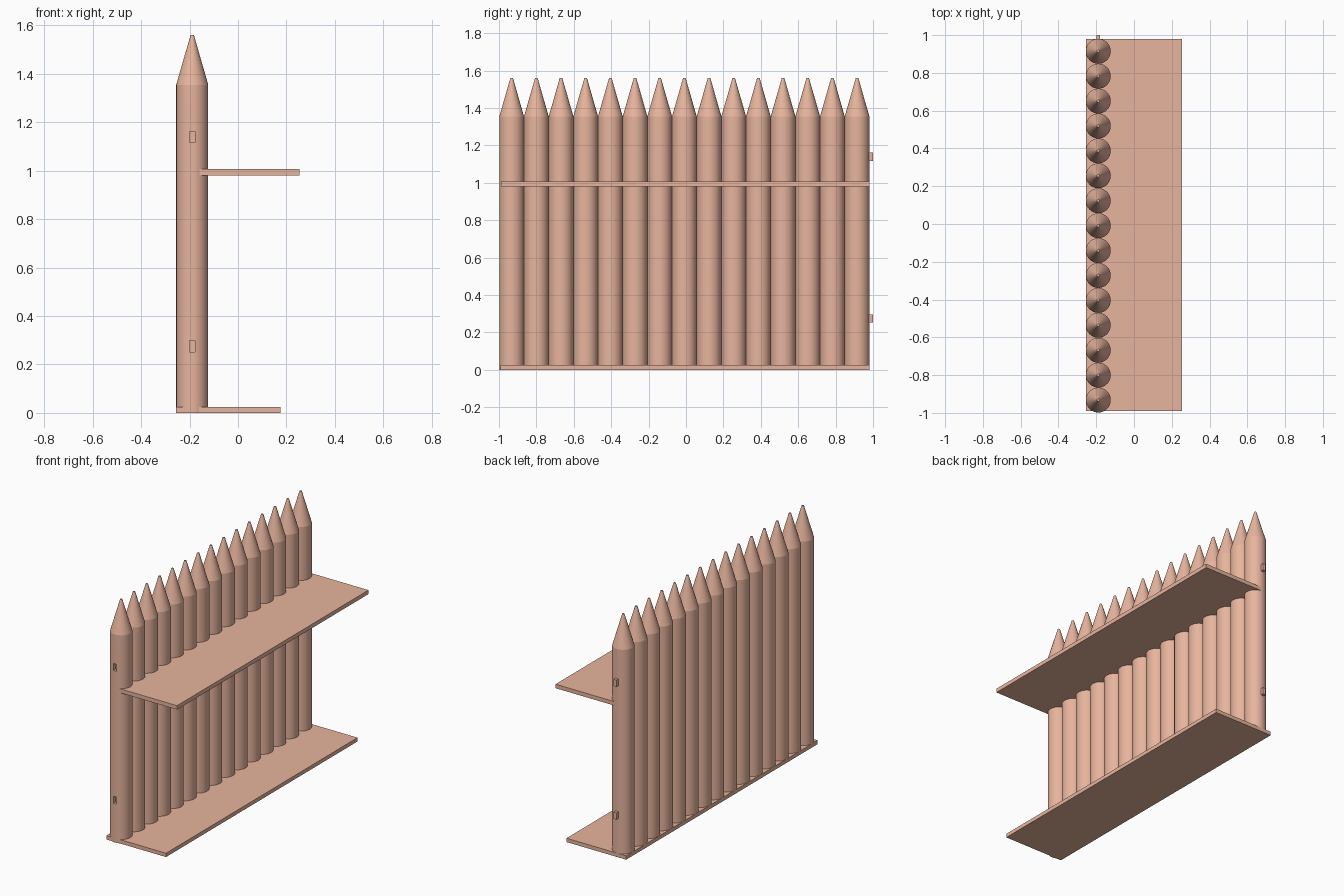
import bpy, bmesh, math
from mathutils import Vector

if "Cube" in bpy.data.objects:
    bpy.data.objects.remove(bpy.data.objects["Cube"])

COUNT, STEP, R = 15, 0.1319, 0.066
X, Y0 = -0.189, -0.932
SHOULDER, TIP = 1.355, 1.56

mat = bpy.data.materials.new("terracotta")
mat.diffuse_color = (0.80, 0.46, 0.34, 1)
mat.use_nodes = True
mat.node_tree.nodes["Principled BSDF"].inputs["Base Color"].default_value = mat.diffuse_color


def finish(name, bm):
    me = bpy.data.meshes.new(name)
    bm.normal_update()
    bm.to_mesh(me)
    bm.free()
    ob = bpy.data.objects.new(name, me)
    bpy.context.collection.objects.link(ob)
    me.materials.append(mat)
    return ob


def box(name, lo, hi):
    lo, hi = Vector(lo), Vector(hi)
    bm = bmesh.new()
    bmesh.ops.create_cube(bm, size=1)
    for v in bm.verts:
        v.co = (lo + hi) / 2 + v.co * (hi - lo)
    return finish(name, bm)


def select_only(ob):
    bpy.ops.object.select_all(action='DESELECT')
    ob.select_set(True)
    bpy.context.view_layer.objects.active = ob


def stake(name, y):
    # round shaft, then its top cap extruded and shrunk into a blunt point
    bm = bmesh.new()
    bmesh.ops.create_cone(bm, cap_ends=True, segments=32, radius1=R, radius2=R, depth=SHOULDER)
    bmesh.ops.translate(bm, verts=bm.verts, vec=(X, y, SHOULDER / 2))
    top = max((f for f in bm.faces if len(f.verts) > 4), key=lambda f: f.calc_center_median().z)
    new = bmesh.ops.inset_region(bm, faces=[top], thickness=0.01)
    for v in top.verts:
        d = (v.co - Vector((X, y, SHOULDER))).normalized()
        v.co = Vector((X, y, TIP)) + d * 0.007
    return finish(name, bm)


# Row of sharpened stakes
stakes = [stake(f"stake_{i + 1}", Y0 + i * STEP) for i in range(COUNT)]

# Ground board and raised walkway
box("ground_board", (-0.255, -0.991, 0), (0.175, 0.98, 0.025))
box("walkway", (-0.175, -0.99, 0.981), (0.254, 0.98, 1.007))

# Connecting pegs at the back end, matching sockets in the front stake
for label, z in (("lower", 0.275), ("upper", 1.14)):
    box(f"{label}_peg", (X - 0.01, 0.95, z - 0.022), (X + 0.01, 1.0, z + 0.022))
    cutter = box(f"{label}_socket_cutter", (X - 0.011, -1.05, z - 0.023), (X + 0.011, -0.974, z + 0.023))
    cutter.hide_render = True
    mod = stakes[0].modifiers.new("socket", 'BOOLEAN')
    mod.operation = 'DIFFERENCE'
    mod.solver = 'EXACT'
    mod.object = cutter
    select_only(stakes[0])
    bpy.ops.object.modifier_apply(modifier=mod.name)
    bpy.data.objects.remove(cutter)

# Smooth round sides with crisp shoulders
for s in stakes:
    select_only(s)
    bpy.ops.object.shade_smooth_by_angle(angle=math.radians(14))
